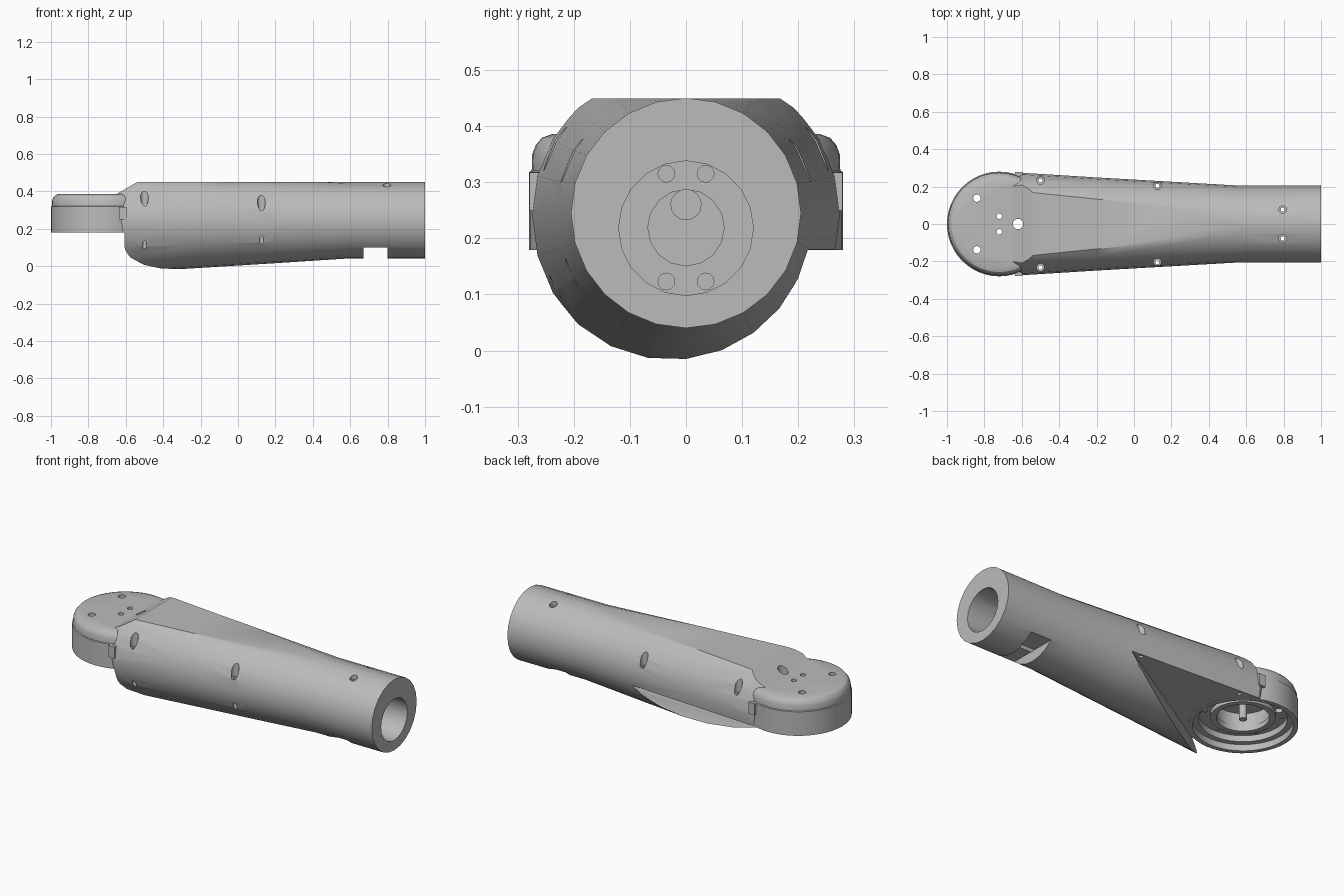
import bpy, bmesh, math
from mathutils import Vector

if "Cube" in bpy.data.objects:
    bpy.data.objects.remove(bpy.data.objects["Cube"])

grey = bpy.data.materials.new("light_grey")
grey.diffuse_color = (0.5, 0.5, 0.5, 1)
grey.use_nodes = True
grey.node_tree.nodes["Principled BSDF"].inputs["Base Color"].default_value = grey.diffuse_color


def make(name, bm):
    bmesh.ops.recalc_face_normals(bm, faces=bm.faces)
    me = bpy.data.meshes.new(name)
    bm.to_mesh(me)
    bm.free()
    ob = bpy.data.objects.new(name, me)
    bpy.context.collection.objects.link(ob)
    me.materials.append(grey)
    return ob


def loft(name, rings):
    """Closed solid through rings of points."""
    bm = bmesh.new()
    rows = [[bm.verts.new(p) for p in ring] for ring in rings]
    n = len(rows[0])
    for a, b in zip(rows, rows[1:]):
        for i in range(n):
            bm.faces.new((a[i], a[(i + 1) % n], b[(i + 1) % n], b[i]))
    bm.faces.new(rows[0])
    bm.faces.new(rows[-1])
    return make(name, bm)


def circle(axis, pos, cx, cz, r, n):
    """Circle across x (cx=y, cz=z) or across z (cx=x, cz=y)."""
    pts = []
    for i in range(n):
        t = 2 * math.pi * i / n
        u, v = cx + r * math.sin(t), cz + r * math.cos(t)
        pts.append(Vector((pos, u, v)) if axis == 'x' else Vector((u, v, pos)))
    return pts


def turned(name, axis, c, profile, n=24):
    """Round part from (position, radius) pairs."""
    return loft(name, [circle(axis, p, c[0], c[1], r, n) for p, r in profile])


def box(name, x0, x1, y0, y1, z0, z1):
    return loft(name, [[(x0, y0, z), (x1, y0, z), (x1, y1, z), (x0, y1, z)]
                       for z in (z0, z1)])


def combine(ob, other, op='DIFFERENCE'):
    m = ob.modifiers.new(op.lower(), 'BOOLEAN')
    m.object, m.operation, m.solver = other, op, 'EXACT'
    bpy.context.view_layer.update()
    me = bpy.data.meshes.new_from_object(
        ob.evaluated_get(bpy.context.evaluated_depsgraph_get()))
    ob.modifiers.clear()
    ob.data = me
    bpy.data.objects.remove(other, do_unlink=True)


# Tapered tube of the arm
sections = [(-0.66, 0.24, 0.245), (-0.6, 0.24, 0.274), (-0.2, 0.24, 0.249),
            (0.2, 0.242, 0.226), (0.57, 0.245, 0.205), (1.0, 0.245, 0.205)]
arm = loft("arm_body", [circle('x', x, 0, z, r, 24) for x, z, r in sections])

# Flat top and slope down to the joint
top = [(-0.9, 0.24), (-0.54, 0.449), (1.1, 0.449), (1.1, 0.7), (-0.9, 0.7)]
combine(arm, loft("top_cutter", [[(x, y, z) for x, z in top] for y in (-1, 1)]))

# Slanted clearance pocket under the joint, open on one side
rows = []
for z in (-0.1, 0.18):
    def wall(x):
        return 0.22 + 0.6 * (x - 0.2) + 0.4 * (0.18 - z)
    rows.append([(-1.3, wall(-1.3), z), (0.6, wall(0.6), z), (0.6, 1, z), (-1.3, 1, z)])
combine(arm, loft("pocket_cutter", rows))

# Round joint cover with a stepped skirt and a rounded rim
J = (-0.72, 0)
combine(arm, turned("joint_cover", 'z', J, [
    (0.179, 0.28), (0.318, 0.28), (0.321, 0.275), (0.35, 0.274), (0.366, 0.268),
    (0.379, 0.257), (0.386, 0.238)], 48), 'UNION')
for s in (-1, 1):
    combine(arm, box("side_tab", -0.635, -0.595, *sorted((s * 0.2, s * 0.279)),
                     0.25, 0.317), 'UNION')

# Stepped recess under the joint
combine(arm, turned("recess_cutter", 'z', J, [
    (0.1, 0.255), (0.215, 0.255), (0.2151, 0.225), (0.25, 0.225),
    (0.2501, 0.14), (0.33, 0.14)], 48))

# Bore in the open end, its inner step and floor screw holes
combine(arm, turned("bore_cutter", 'x', (0, 0.218), [
    (0.4, 0.12), (1.1, 0.12)], 20))
combine(arm, turned("inner_bore_cutter", 'x', (0, 0.219), [
    (0.3, 0.068), (0.45, 0.068)], 16))
combine(arm, turned("cable_hole_cutter", 'x', (0, 0.26), [
    (0.15, 0.027), (0.35, 0.027)], 16))
for s in (-1, 1):
    for z in (0.123, 0.315):
        combine(arm, turned("floor_hole_cutter", 'x', (s * 0.035, z), [
            (0.35, 0.015), (0.45, 0.015)], 12))

# Notch under the open end
combine(arm, box("notch_cutter", 0.67, 0.80, -0.3, 0.3, -0.1, 0.1))

# Vertical countersunk screw holes, in mirrored pairs: x, y, seat height
for x, y, seat in ((-0.5, 0.233, 0.32), (0.125, 0.204, 0.30), (0.795, 0.077, 0.415)):
    for s in (-1, 1):
        combine(arm, turned("screw_cutter", 'z', (x, s * y), [
            (-0.1, 0.011), (seat, 0.011), (seat + 0.0005, 0.021), (0.6, 0.021)], 16))

# Holes through the joint cover
for x, y, r in ((-0.84, 0.138, 0.02), (-0.84, -0.138, 0.02), (-0.72, 0.042, 0.015),
                (-0.72, -0.042, 0.015), (-0.62, 0, 0.028)):
    combine(arm, turned("cover_hole_cutter", 'z', (x, y), [(0.1, r), (0.6, r)], 16))

# Hub ring and centre pin inside the recess
hub = turned("hub_ring", 'z', J, [(0.225, 0.165), (0.255, 0.165)], 32)
combine(hub, turned("hub_cutter", 'z', J, [(0.1, 0.135), (0.4, 0.135)], 32))
pin = turned("centre_pin", 'z', J, [(0.215, 0.02), (0.335, 0.02)], 16)

# Small screws around the hub
for i in range(6):
    a = math.pi * (i + 0.5) / 3
    turned("hub_screw", 'z', (J[0] + 0.195 * math.cos(a), 0.195 * math.sin(a)),
           [(0.243, 0.011), (0.252, 0.011)], 10)

# Smooth round surfaces, keep cut edges sharp
for ob in bpy.context.scene.objects:
    ob.select_set(True)
bpy.context.view_layer.objects.active = arm
bpy.ops.object.shade_smooth_by_angle(angle=math.radians(28))
